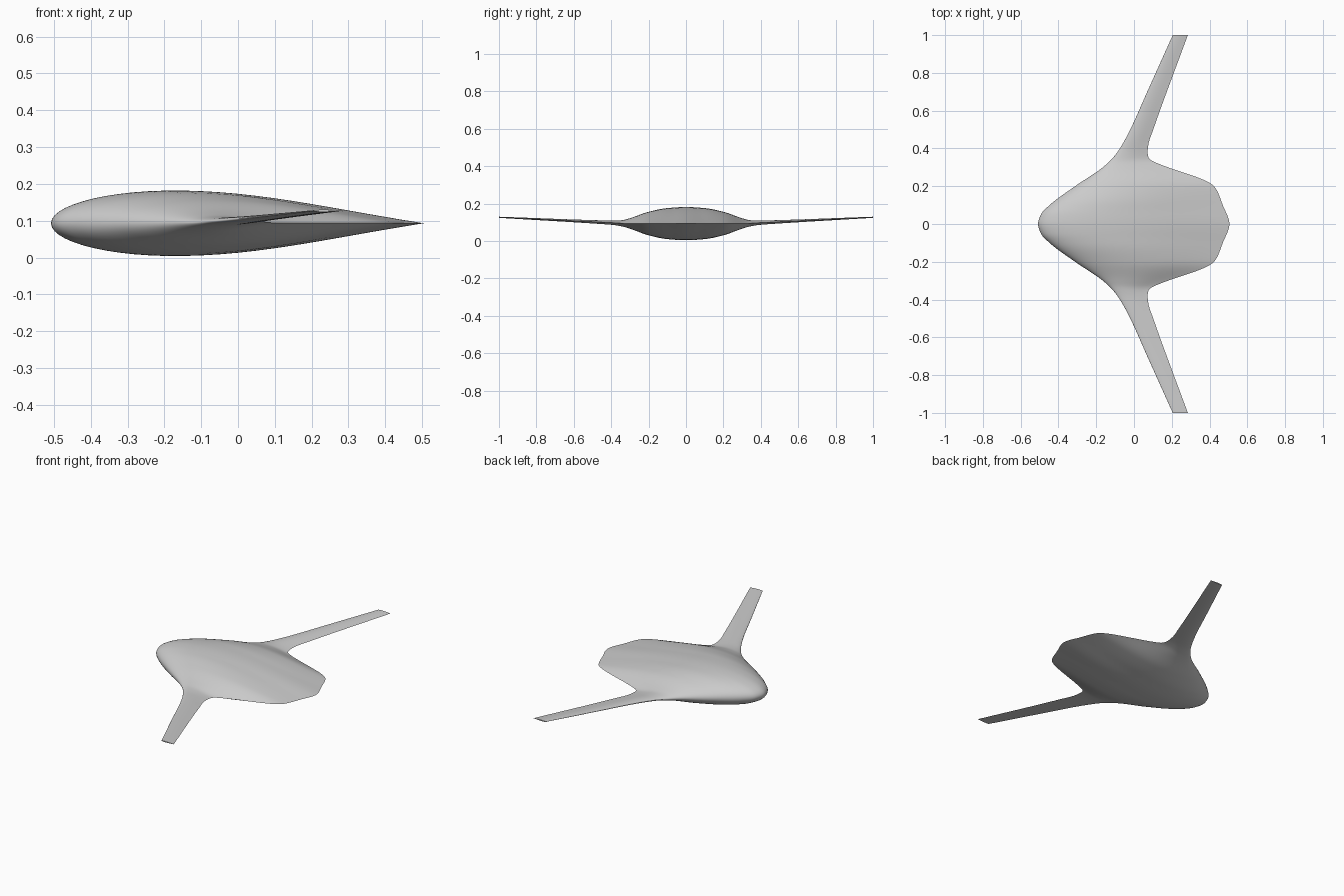
import bpy, bmesh, math

if "Cube" in bpy.data.objects:
    bpy.data.objects.remove(bpy.data.objects["Cube"], do_unlink=True)

# Curves along the half span: (distance from centre line, value)
LEADING = [(0, -.508), (.05, -.493), (.1, -.447), (.2, -.312), (.3, -.165), (.35, -.112),
           (.4, -.075), (.5, -.02), (.7, .07), (1, .205)]
TRAILING = [(0, .505), (.1, .47), (.19, .432), (.215, .405), (.33, .105), (.345, .08),
            (.38, .072), (.42, .076), (.5, .102), (1, .285)]
THICKNESS = [(0, .089), (.1, .083), (.2, .063), (.3, .028), (.34, .017), (.4, .011), (1, .003)]
HEIGHT = [(0, .093), (.32, .094), (.4, .098), (1, .127)]


def smooth_curve(points, y):
    """Monotone cubic through the points, level at the centre line."""
    n = len(points)
    slope = [(b[1] - a[1]) / (b[0] - a[0]) for a, b in zip(points, points[1:])]
    tangent = [0.0]
    for a, b in zip(slope, slope[1:]):
        tangent.append(2 * a * b / (a + b) if a * b > 0 else 0.0)
    tangent.append(slope[-1])
    i = max(k for k in range(n - 1) if points[k][0] <= y or k == 0)
    (y0, v0), (y1, v1) = points[i], points[i + 1]
    h = y1 - y0
    t = (y - y0) / h
    bend0 = tangent[i] * h - (v1 - v0)
    bend1 = (v1 - v0) - tangent[i + 1] * h
    return v0 + (v1 - v0) * t + t * (1 - t) * ((1 - t) * bend0 + t * bend1)


def airfoil(t, peak=.33):
    """Half thickness along the chord: round nose, thin tail."""
    if t < peak:
        return math.sqrt(max(0, 1 - (1 - t / peak) ** 2))
    u = (t - peak) / (1 - peak)
    return .6 * (1 - u * u) + .4 * math.cos(math.pi * u / 2) ** 2


def section(y, steps=32):
    """Closed ring of points, tail over the top to the nose and back below."""
    front, back = smooth_curve(LEADING, y), smooth_curve(TRAILING, y)
    half, mid = smooth_curve(THICKNESS, y), smooth_curve(HEIGHT, y)
    ring = []
    for i in range(2 * steps):
        angle = math.pi * i / steps
        t = (1 + math.cos(angle)) / 2
        side = 1 if i < steps else -1
        ring.append((front + (back - front) * t, y, mid + side * half * airfoil(t)))
    return ring


# Half of the blended body and wing, lofted through the sections
stations = [i * .0125 for i in range(41)] + [.5 + i * .025 for i in range(1, 21)]
bm = bmesh.new()
rings = [[bm.verts.new(p) for p in section(y)] for y in stations]
for a, b in zip(rings, rings[1:]):
    for i in range(len(a)):
        j = (i + 1) % len(a)
        bm.faces.new((a[i], a[j], b[j], b[i]))
bm.faces.new(rings[-1])
bmesh.ops.recalc_face_normals(bm, faces=bm.faces)
# The open half must face outward before mirroring
top = max(bm.faces, key=lambda f: f.calc_center_median().z)
if top.normal.z < 0:
    bmesh.ops.reverse_faces(bm, faces=bm.faces)
mesh = bpy.data.meshes.new("blended_wing_body")
bm.to_mesh(mesh)
bm.free()
body = bpy.data.objects.new("blended_wing_body", mesh)
bpy.context.collection.objects.link(body)

# Plain grey finish
grey = bpy.data.materials.new("light_grey")
grey.use_nodes = True
grey.diffuse_color = (.6, .6, .6, 1)
grey.node_tree.nodes["Principled BSDF"].inputs["Base Color"].default_value = (.6, .6, .6, 1)
mesh.materials.append(grey)

# Other half and smooth shading with a sharp tail edge
bpy.context.view_layer.objects.active = body
body.select_set(True)
bpy.ops.object.shade_smooth_by_angle(angle=math.radians(40))
mirror = body.modifiers.new("other_half", 'MIRROR')
mirror.use_axis = (False, True, False)
mirror.use_clip = True
mirror.merge_threshold = .0005
